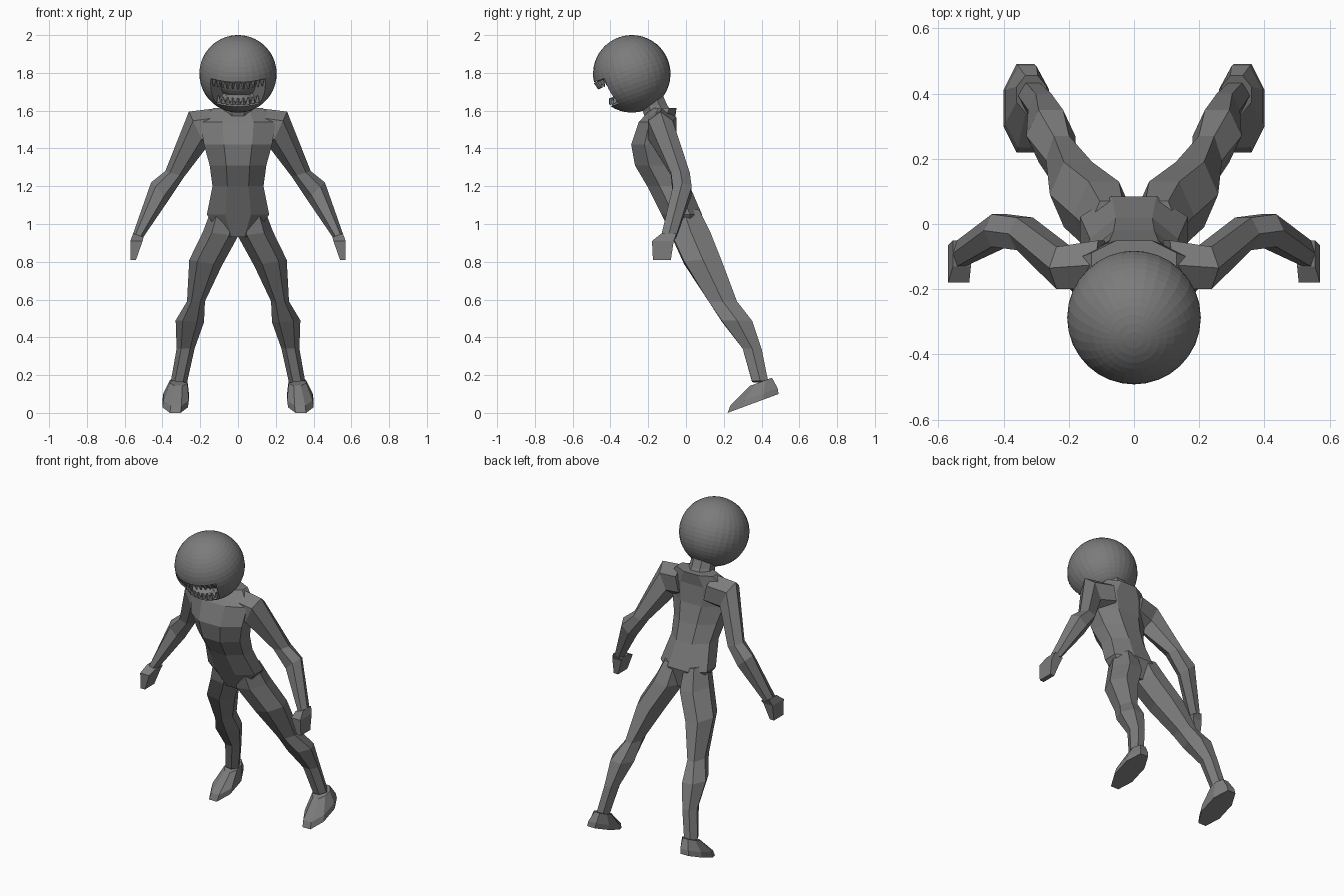
import bpy, bmesh, math
from mathutils import Matrix, Vector

cube = bpy.data.objects.get("Cube")
if cube:
    bpy.data.objects.remove(cube, do_unlink=True)

GREY = (0.2, 0.2, 0.2, 1)
skin = bpy.data.materials.new("dark grey skin")
skin.use_nodes = True
skin.diffuse_color = GREY
skin.node_tree.nodes["Principled BSDF"].inputs["Base Color"].default_value = GREY


def finish(name, bm, matrix=None):
    bmesh.ops.recalc_face_normals(bm, faces=bm.faces)
    mesh = bpy.data.meshes.new(name)
    bm.to_mesh(mesh)
    bm.free()
    mesh.materials.append(skin)
    obj = bpy.data.objects.new(name, mesh)
    if matrix:
        obj.matrix_world = matrix
    bpy.context.collection.objects.link(obj)
    return obj


def loft(name, rings, sides, side=1, turn=0.0, pitch=0.0):
    """Skin rings given as inner x, inner z, outer x, outer z, front y, back y."""
    bm = bmesh.new()
    angles = [math.tau * i / sides + turn for i in range(sides)]
    wide = max(math.cos(a) for a in angles)
    deep = max(math.sin(a) for a in angles)
    loops = []
    for x0, z0, x1, z1, y0, y1 in rings:
        loop = []
        for a in angles:
            u, v = math.cos(a) / wide, math.sin(a) / deep
            t = (u + 1) / 2
            dy = v * (y1 - y0) / 2
            loop.append(bm.verts.new((side * (x0 + (x1 - x0) * t),
                                      (y0 + y1) / 2 + dy,
                                      z0 + (z1 - z0) * t + pitch * dy)))
        loops.append(loop)
    for a, b in zip(loops, loops[1:]):
        for i in range(sides):
            j = (i + 1) % sides
            bm.faces.new((a[i], a[j], b[j], b[i]))
    bm.faces.new(loops[0])
    bm.faces.new(loops[-1])
    return finish(name, bm)


# Torso and neck: half width, height, front y, back y
def trunk(name, rows):
    loft(name, [(-w, z, w, z, y0, y1) for w, z, y0, y1 in rows], 8, turn=math.pi / 8)


trunk("torso", [(.08, .93, -.07, .06), (.165, 1.05, -.13, .085),
                (.135, 1.2, -.205, .02), (.15, 1.31, -.27, -.02),
                (.18, 1.42, -.29, -.05), (.2, 1.54, -.25, -.06),
                (.13, 1.615, -.18, -.05)])
trunk("neck", [(.08, 1.57, -.22, -.06), (.07, 1.63, -.24, -.1), (.07, 1.7, -.28, -.13)])

# Limbs
arm = [(.08, 1.42, .12, 1.612, -.2, -.05), (.17, 1.4, .26, 1.595, -.2, -.07),
       (.285, 1.25, .385, 1.28, -.08, .02), (.365, 1.13, .46, 1.22, -.07, .03),
       (.505, .925, .555, .95, -.13, -.05)]
hand = [(.5, .93, .555, .95, -.13, -.05), (.505, .91, .57, .91, -.18, -.065),
        (.54, .81, .57, .81, -.175, -.08)]
leg = [(0, 1.06, .14, 1.08, -.1, .07), (0, .935, .185, .96, -.08, .13),
       (.085, .78, .258, .81, -.01, .19), (.175, .59, .27, .59, .12, .27),
       (.18, .48, .33, .49, .19, .35), (.23, .34, .325, .34, .3, .4),
       (.27, .16, .355, .17, .35, .435)]
foot = [(.265, .05, .4, .05, .22, .49), (.26, .085, .395, .085, .235, .485),
        (.268, .165, .36, .165, .34, .455)]

for label, s in (("left", 1), ("right", -1)):
    loft(label + "_arm", arm, 6, s)
    loft(label + "_hand", hand, 4, s, math.pi / 4)
    loft(label + "_leg", leg, 6, s)
    loft(label + "_foot", foot, 8, s, math.pi / 8, .37)

# Head: a sphere nodding forward with a hollow mouth
R = .205
nod = Matrix.Translation((0, -.287, 1.795)) @ Matrix.Rotation(math.radians(20), 4, "X")
bm = bmesh.new()
bmesh.ops.create_uvsphere(bm, u_segments=32, v_segments=24, radius=R)


def in_mouth(face):
    c = face.calc_center_median()
    rise = math.degrees(math.asin(c.z / c.length))
    swing = math.degrees(math.atan2(abs(c.x), -c.y))
    return -40 < rise < 8 and swing < 50


mouth = [f for f in bm.faces if in_mouth(f)]
grown = bmesh.ops.extrude_face_region(bm, geom=mouth)["geom"]
bmesh.ops.delete(bm, geom=mouth, context="FACES")
for v in [g for g in grown if isinstance(g, bmesh.types.BMVert)]:
    v.co *= .66
finish("head", bm, nod)


# Teeth in two curved rows
def teeth(name, rise, point, count, length):
    bm = bmesh.new()
    for i in range(count):
        swing = math.radians(-42 + 84 * i / (count - 1))
        level = math.radians(rise)
        root = Vector((math.sin(swing) * math.cos(level),
                       -math.cos(swing) * math.cos(level), math.sin(level))) * R * .94
        place = (Matrix.Translation(root + Vector((0, 0, point * length / 2)))
                 @ Matrix.Rotation(swing, 4, "Z"))
        if point < 0:
            place = place @ Matrix.Rotation(math.pi, 4, "X")
        bmesh.ops.create_cone(bm, cap_ends=True, segments=4, radius1=.015,
                              radius2=.004, depth=length, matrix=place)
    finish(name, bm, nod)


teeth("upper_teeth", 7, -1, 11, .04)
teeth("lower_teeth", -37, 1, 9, .035)

# Tongue resting in the mouth
bm = bmesh.new()
bmesh.ops.create_uvsphere(bm, u_segments=12, v_segments=6, radius=1,
                          matrix=Matrix.Translation((0, -.1, -.1))
                          @ Matrix.Diagonal((.08, .06, .025, 1)))
finish("tongue", bm, nod)
